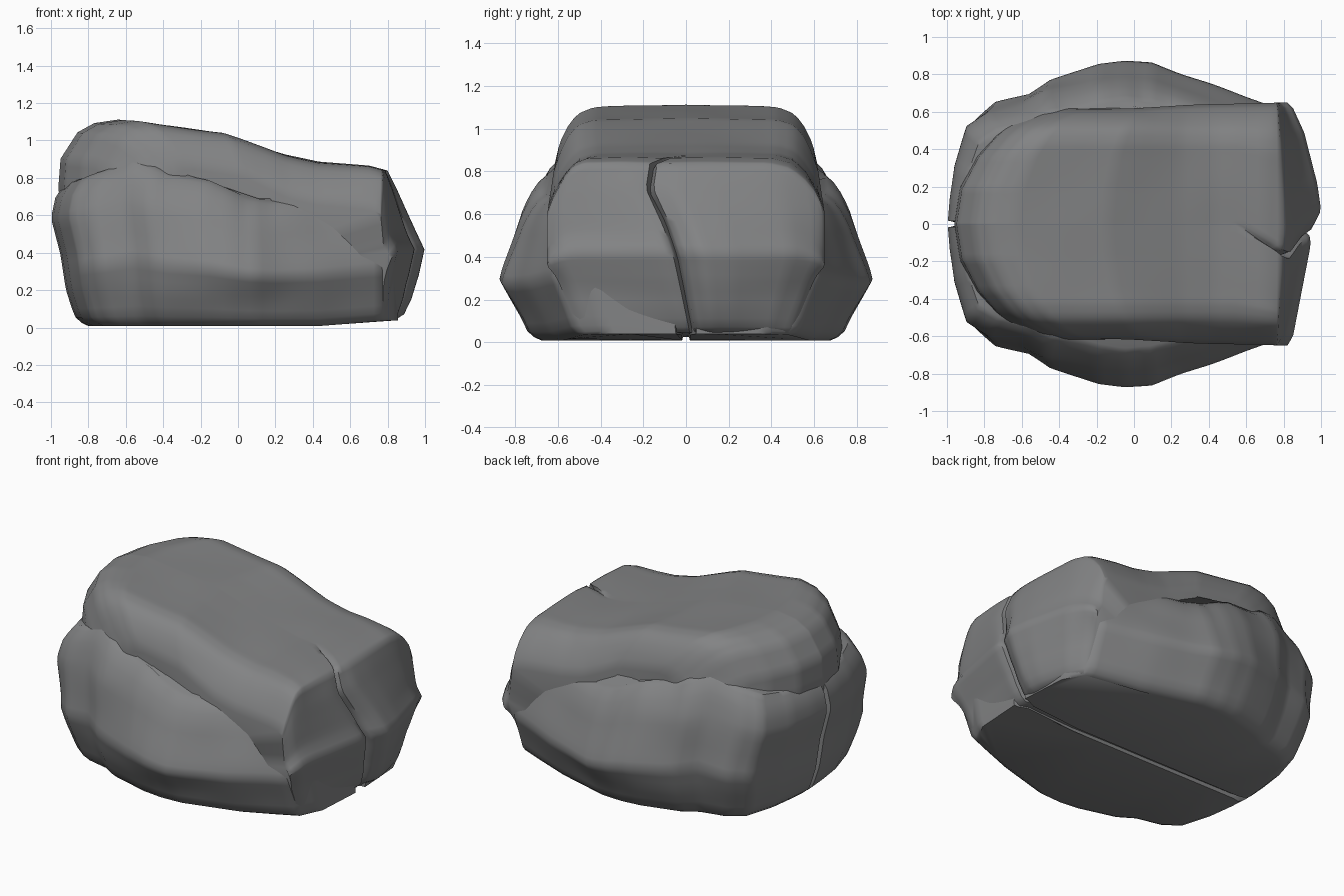
import bpy, bmesh, math
from mathutils import Vector, noise

if "Cube" in bpy.data.objects:
    bpy.data.objects.remove(bpy.data.objects["Cube"])

rock = bpy.data.materials.new("rock grey")
rock.diffuse_color = (0.225, 0.228, 0.232, 1)
rock.use_nodes = True
rock.node_tree.nodes["Principled BSDF"].inputs["Base Color"].default_value = rock.diffuse_color


def table(v, pts):
    """Piecewise-linear lookup."""
    if v <= pts[0][0]:
        return pts[0][1]
    for (a, fa), (b, fb) in zip(pts, pts[1:]):
        if v <= b:
            return fa + (fb - fa) * (v - a) / (b - a)
    return pts[-1][1]


def clamp(v):
    return max(0.0, min(1.0, v))


def resample(pts, step):
    """Split each side of a closed outline into short pieces."""
    out = []
    for a, b in zip(pts, pts[1:] + pts[:1]):
        a, b = Vector(a), Vector(b)
        n = max(1, round((b - a).length / step))
        out += [a.lerp(b, i / n) for i in range(n)]
    return out


def loft(name, rings):
    bm = bmesh.new()
    vs = [[bm.verts.new(p) for p in r] for r in rings]
    n = len(vs[0])
    for a, b in zip(vs, vs[1:]):
        for i in range(n):
            j = (i + 1) % n
            bm.faces.new((a[i], a[j], b[j], b[i]))
    bm.faces.new(vs[0])
    bm.faces.new(vs[-1])
    bmesh.ops.recalc_face_normals(bm, faces=bm.faces)
    me = bpy.data.meshes.new(name)
    bm.to_mesh(me)
    bm.free()
    ob = bpy.data.objects.new(name, me)
    bpy.context.collection.objects.link(ob)
    me.materials.append(rock)
    bpy.ops.object.select_all(action='DESELECT')
    ob.select_set(True)
    bpy.context.view_layer.objects.active = ob
    bpy.ops.object.shade_smooth_by_angle(angle=math.radians(55))
    return ob


# Main boulder: side outlines lofted across y, with a crack at u = 0
side = [(-.95, .9), (-.86, 1.04), (-.77, 1.09), (-.64, 1.11), (-.4, 1.08),
        (-.14, 1.045), (.05, .985), (.25, .925), (.43, .885), (.7, .86),
        (.8, .835), (.85, .74), (.93, .57), (1, .42), (.97, .28), (.93, .15),
        (.89, .07), (.85, .045), (.45, .025), (-.75, .03), (-.85, .1),
        (-.92, .4), (-.96, .75)]
left = [(0, -.96), (.2, -.93), (.38, -.84), (.5, -.74), (.56, -.67),
        (.62, -.56), (.65, -.45)]
right = [(-.65, .82), (-.6, .85), (-.4, .885), (-.2, .92), (-.06, .945), (-.02, .94),
         (0, .93), (.02, .95), (.12, 1), (.25, .98), (.5, .91), (.62, .85), (.65, .82)]
drop = [(.46, 0), (.53, -.02), (.58, -.06), (.63, -.15), (.65, -.23)]
crack_y = [(0, .04), (.15, .01), (.4, -.04), (.55, -.09), (.72, -.17), (.85, -.15)]


def body_point(x, z, u):
    a = abs(u)
    groove = clamp(1 - a / .018)
    end = clamp((x - .55) / .25)
    nx, nz = x, z
    # round the left end in plan
    if x < .3:
        nx = .3 - (.3 - x) * (.3 - table(a, left)) / 1.26
        nz -= .09 * (nx - x) * clamp((z - .6) / .3)
    nx -= (1 - table(u, right)) * clamp((x - .76) / .2)
    nx -= .04 * groove * end
    nz += table(a, drop) * clamp((z - .3) / .5)
    nz -= .025 * groove * end * clamp((z - .6) / .2)
    y = u * (1 - .27 * clamp((.4 - z) / .4)) * (1 - .06 * clamp((nz - .6) / .25))
    y += table(z, crack_y) * end * clamp((.62 - a) / .5)
    n = noise.noise(Vector((nx * 2.5, a * 2.5, nz * 2.5)))
    k = .008 * n * clamp(z / .2)
    return (nx + k * .5 * (1 - end), y, nz + k)


us = [0, .008, .018, .05] + [.05 + .03 * i for i in range(1, 20)] + [.635, .65]
us = [-u for u in us[:0:-1]] + us
outline = resample(side, .04)
loft("main_boulder", [[body_point(p.x, p.y, u) for p in outline] for u in us])

# Side slabs: plan outlines lofted upwards, one for each side
plan = [(-1, .02), (-.99, .15), (-.965, .34), (-.9, .57), (-.79, .655),
        (-.6, .7), (-.48, .775), (-.2, .85), (-.05, .865), (.1, .855),
        (.25, .805), (.45, .74), (.67, .665), (.8, .615), (.87, .45), (.89, .06),
        (.8, .008), (-.95, .008)]
width = [(0, .78), (.02, .82), (.06, .86), (.4, 1), (.8, .89), (.93, .83), (1, .76)]
length = [(0, .8), (.03, .85), (.07, .875), (.25, .92), (.5, .95), (.75, 1),
          (.9, .975), (1, .92)]
top = [(-.95, .77), (-.85, .81), (-.75, .84), (-.6, .9), (-.4, .82), (-.17, .78),
       (.05, .69), (.2, .67), (.45, .69), (.7, .72)]
levels = [0, .02, .06, .12] + [.12 + .055 * i for i in range(1, 16)] + [.97, 1]


def slab_point(p, t, s):
    x = p.x * (table(t, length) if p.x < 0 else .96 - .2 * clamp(t - .5))
    y = p.y * table(t, width)
    z = .008 + t * table(p.x, top) + .03 * clamp((p.x - .45) / .4) * (1 - t)
    if p.y < .05:
        y += .012 * clamp(1 - t / .06)
    n = noise.noise(Vector((x * 3, y * 3 + 4, z * 3)))
    k = .02 * n * clamp(t / .2) * clamp(p.y / .4)
    return (x, s * (y + k), z)


slab_plan = resample(plan, .04)
for name, s in (("front_slab", -1), ("back_slab", 1)):
    loft(name, [[slab_point(p, t, s) for p in slab_plan] for t in levels])
